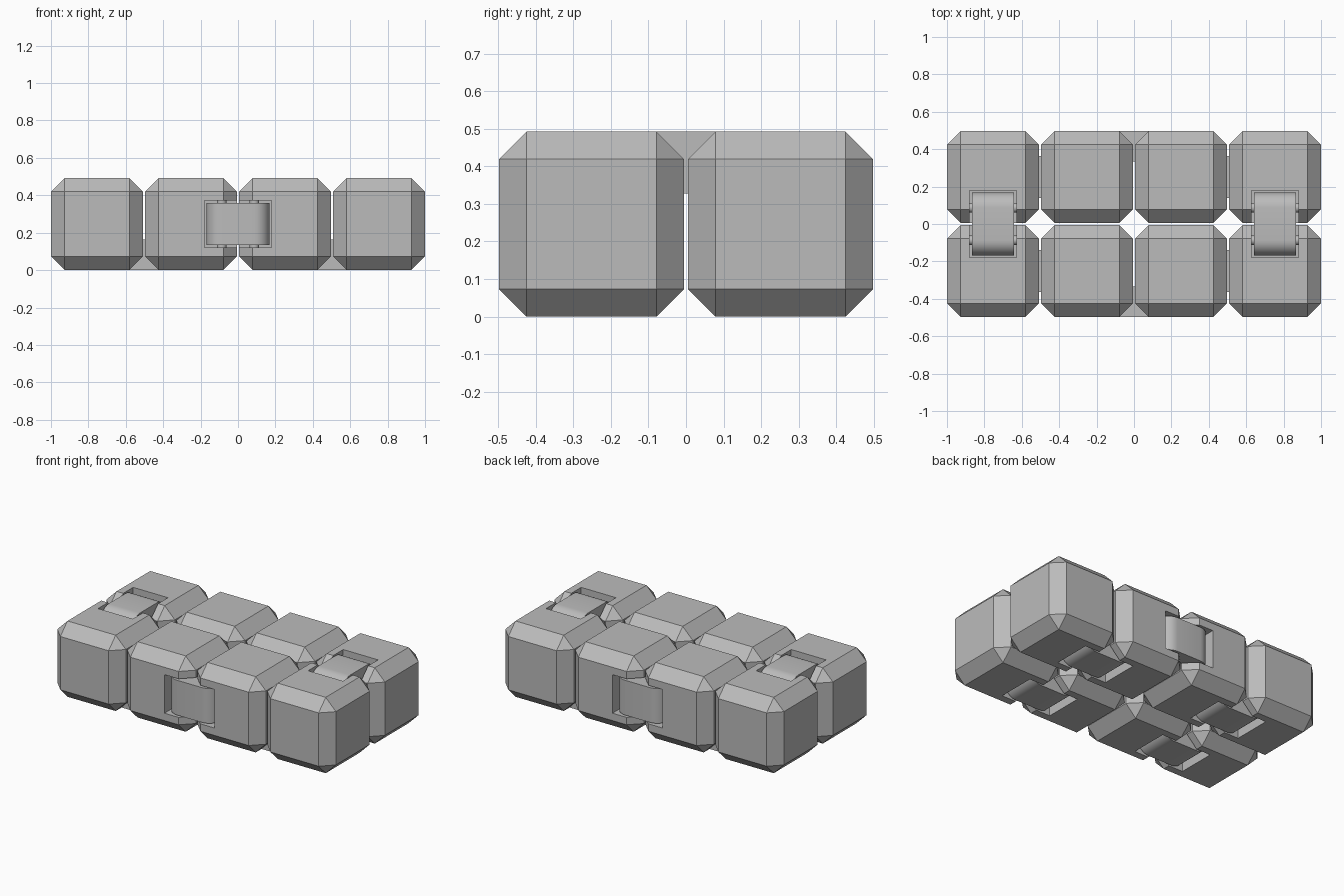
import bpy, bmesh, math
from mathutils import Matrix, Vector

if "Cube" in bpy.data.objects:
    bpy.data.objects.remove(bpy.data.objects["Cube"])

S, GAP, CH = 0.492, 0.0107, 0.073      # block side, gap, chamfer
P = S + GAP                            # block spacing
R, FLAT, HALF_W = 0.082, 0.087, 0.113  # hinge end radius, pivot offset, half width

grey = bpy.data.materials.new("grey plastic")
grey.diffuse_color = (0.5, 0.5, 0.5, 1)
grey.use_nodes = True
grey.node_tree.nodes["Principled BSDF"].inputs["Base Color"].default_value = grey.diffuse_color


def make_object(name, bm):
    mesh = bpy.data.meshes.new(name)
    bmesh.ops.recalc_face_normals(bm, faces=bm.faces)
    bm.to_mesh(mesh)
    bm.free()
    mesh.materials.append(grey)
    ob = bpy.data.objects.new(name, mesh)
    bpy.context.collection.objects.link(ob)
    return ob


def select(ob):
    bpy.ops.object.select_all(action='DESELECT')
    ob.select_set(True)
    bpy.context.view_layer.objects.active = ob


def frame(loc, along, out):
    """Local x runs across the gap, local z points out of the surface."""
    x, z = Vector(along), Vector(out)
    m = Matrix((x, z.cross(x), z)).transposed().to_4x4()
    m.translation = Vector(loc)
    return m


# Hinge places: two on top, one each front and back, four underneath
X, Y, Z = (1, 0, 0), (0, 1, 0), (0, 0, 1)
hinges = [("top_hinge", frame((s * 1.5 * P, 0, S), Y, Z)) for s in (-1, 1)]
hinges += [("side_hinge", frame((0, s * (P / 2 + S / 2), S / 2), X, (0, s, 0))) for s in (-1, 1)]
hinges += [("bottom_hinge", frame((sx * P, sy * P / 2, 0), X, (0, 0, -1)))
           for sx in (-1, 1) for sy in (-1, 1)]

# Pocket cutters for all hinges
bm = bmesh.new()
for _, m in hinges:
    size = Matrix.Diagonal((0.36, 0.25, 0.2, 1))
    bmesh.ops.create_cube(bm, size=1, matrix=m @ Matrix.Translation((0, 0, -0.08)) @ size)
cutter = make_object("pocket_cutter", bm)
cutter.hide_render = True

# Chamfered blocks, two rows of four
for i in range(4):
    for j in range(2):
        bm = bmesh.new()
        centre = Matrix.Translation(((i - 1.5) * P, (j - 0.5) * P, S / 2))
        bmesh.ops.create_cube(bm, size=S, matrix=centre)
        bmesh.ops.bevel(bm, geom=bm.edges[:], offset=CH, segments=1,
                        affect='EDGES', profile=0.5)
        block = make_object("block", bm)
        mod = block.modifiers.new("pockets", 'BOOLEAN')
        mod.operation, mod.solver, mod.object = 'DIFFERENCE', 'EXACT', cutter
        select(block)
        bpy.ops.object.modifier_apply(modifier=mod.name)
bpy.data.objects.remove(cutter)

# Rounded hinge links with pivot pins through both ends
for name, m in hinges:
    bm = bmesh.new()
    ring = []
    for side in (1, -1):
        for k in range(17):
            a = -math.pi / 2 + math.pi * k / 16
            ring.append((side * (FLAT + R * math.cos(a)), -R + side * R * math.sin(a)))
    face = bm.faces.new([bm.verts.new((x, -HALF_W, z)) for x, z in ring])
    ext = bmesh.ops.extrude_face_region(bm, geom=[face], use_keep_orig=True)
    bmesh.ops.translate(bm, vec=(0, 2 * HALF_W, 0),
                        verts=[g for g in ext["geom"] if isinstance(g, bmesh.types.BMVert)])
    for side in (1, -1):
        bmesh.ops.create_cone(bm, cap_ends=True, segments=16, radius1=0.025, radius2=0.025,
                              depth=0.25, matrix=Matrix.Translation((side * FLAT, 0, -R))
                              @ Matrix.Rotation(math.pi / 2, 4, 'X'))
    bm.transform(m)
    link = make_object(name, bm)
    select(link)
    bpy.ops.object.shade_smooth_by_angle(angle=math.radians(30))
